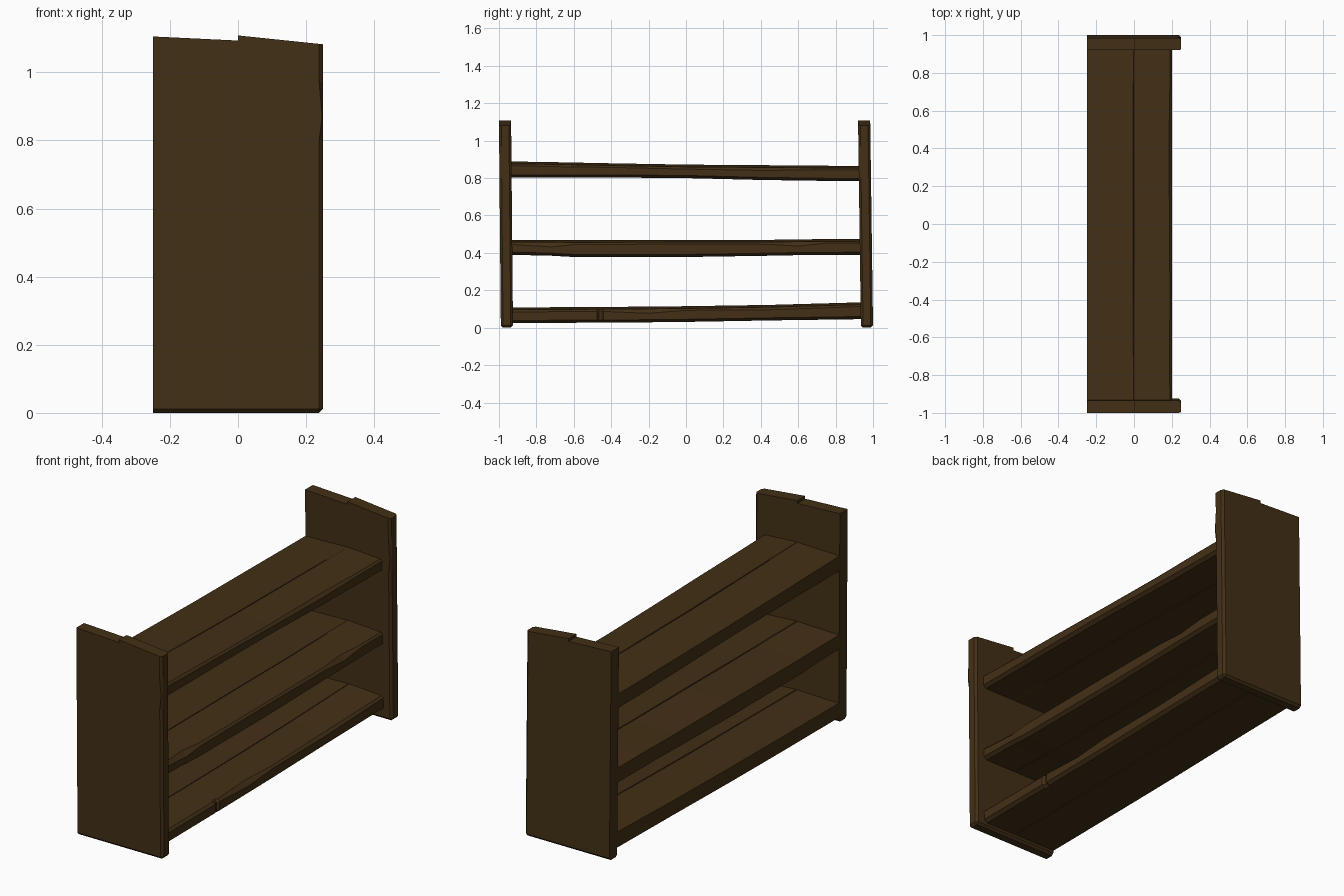
import bpy, bmesh

if "Cube" in bpy.data.objects:
    bpy.data.objects.remove(bpy.data.objects["Cube"])

wood = bpy.data.materials.new("dark_wood")
wood.diffuse_color = (0.056, 0.029, 0.008, 1)
wood.use_nodes = True
wood.node_tree.nodes["Principled BSDF"].inputs["Base Color"].default_value = wood.diffuse_color


def finish(name, bm):
    bmesh.ops.recalc_face_normals(bm, faces=bm.faces)
    me = bpy.data.meshes.new(name)
    bm.to_mesh(me)
    bm.free()
    me.materials.append(wood)
    ob = bpy.data.objects.new(name, me)
    bpy.context.collection.objects.link(ob)
    return ob


def side_panel(name, y0, lean, thick=0.065):
    """Upright board: stepped top outline, chamfered front and bottom edges."""
    outline = [(-.25, 0), (.25, 0), (.25, .80), (.25, .87), (.25, .97),
               (.25, 1.082), (0, 1.108), (0, 1.093), (-.25, 1.105)]
    bm = bmesh.new()
    face = bm.faces.new([bm.verts.new((x, 0, z)) for x, z in outline])
    ext = bmesh.ops.extrude_face_region(bm, geom=[face])
    moved = [v for v in ext["geom"] if isinstance(v, bmesh.types.BMVert)]
    bmesh.ops.translate(bm, verts=moved, vec=(0, thick, 0))

    def chamfered(e):
        a, b = e.verts
        along_y = abs(a.co.y - b.co.y) > .01
        front = min(a.co.x, b.co.x) > .249
        bottom = max(a.co.z, b.co.z) < .001
        corner = along_y and front and bottom
        return corner or ((front or bottom) and not along_y)
    bmesh.ops.bevel(bm, geom=[e for e in bm.edges if chamfered(e)],
                    offset=.012, segments=1, affect='EDGES')
    for v in bm.verts:
        # worn spot in the chamfer
        if abs(v.co.z - .87) < .01 and v.co.x < .245 and v.co.y < .001:
            v.co.x += .009
        # slight lean
        v.co.y += y0 + lean * v.co.z / 1.1
    return finish(name, bm)


def shelf(name, stations):
    """Loft along y; station = (y, underside z, top z, chamfer, seam, notch)."""
    bm = bmesh.new()
    rings = []
    for y, lo, hi, c, seam, notch in stations:
        f = .2 - notch
        section = [(-.25, lo), (-.005, lo), (-.002, lo + seam), (.001, lo),
                   (.182 - notch, lo), (f, lo + .014),
                   (f, hi - .012 - c), (f - c, hi - .012),
                   (.001, hi), (-.002, hi - seam), (-.005, hi - .001),
                   (-.25, hi - .007)]
        rings.append([bm.verts.new((x, y, z)) for x, z in section])
    n = len(rings[0])
    for a, b in zip(rings, rings[1:]):
        for i in range(n):
            j = (i + 1) % n
            bm.faces.new((a[i], a[j], b[j], b[i]))
    bm.faces.new(rings[0])
    bm.faces.new(rings[-1])
    return finish(name, bm)


# Uprights
side_panel("front_side_panel", -.99, -.01)
side_panel("back_side_panel", .935, -.015)

# Warped shelf boards, each with a centre seam and worn front edge
shelf("top_shelf", [
    (-.95, .803, .889, .010, .002, 0), (-.70, .803, .885, .012, .002, 0),
    (-.40, .803, .879, .010, .008, 0), (0, .800, .872, .012, .012, 0),
    (.40, .790, .869, .016, .008, 0), (.75, .785, .866, .010, .002, 0),
    (.95, .783, .865, .010, .002, 0)])
shelf("middle_shelf", [
    (-.95, .390, .470, .012, .003, 0), (-.72, .385, .470, .026, .004, 0),
    (-.60, .378, .468, .012, .006, 0), (0, .378, .470, .010, .010, 0),
    (.45, .385, .470, .012, .008, 0), (.60, .388, .472, .024, .006, 0),
    (.75, .389, .474, .010, .003, 0), (.95, .390, .474, .010, .003, 0)])
shelf("bottom_shelf", [
    (-.95, .025, .108, .012, .003, 0), (-.475, .027, .111, .012, .006, 0),
    (-.465, .027, .111, .012, .006, .012), (-.450, .027, .111, .012, .006, .012),
    (-.440, .027, .111, .012, .006, 0), (-.20, .029, .113, .024, .008, 0),
    (0, .031, .115, .010, .010, 0), (.45, .039, .122, .014, .006, 0),
    (.95, .046, .136, .010, .003, 0)])
